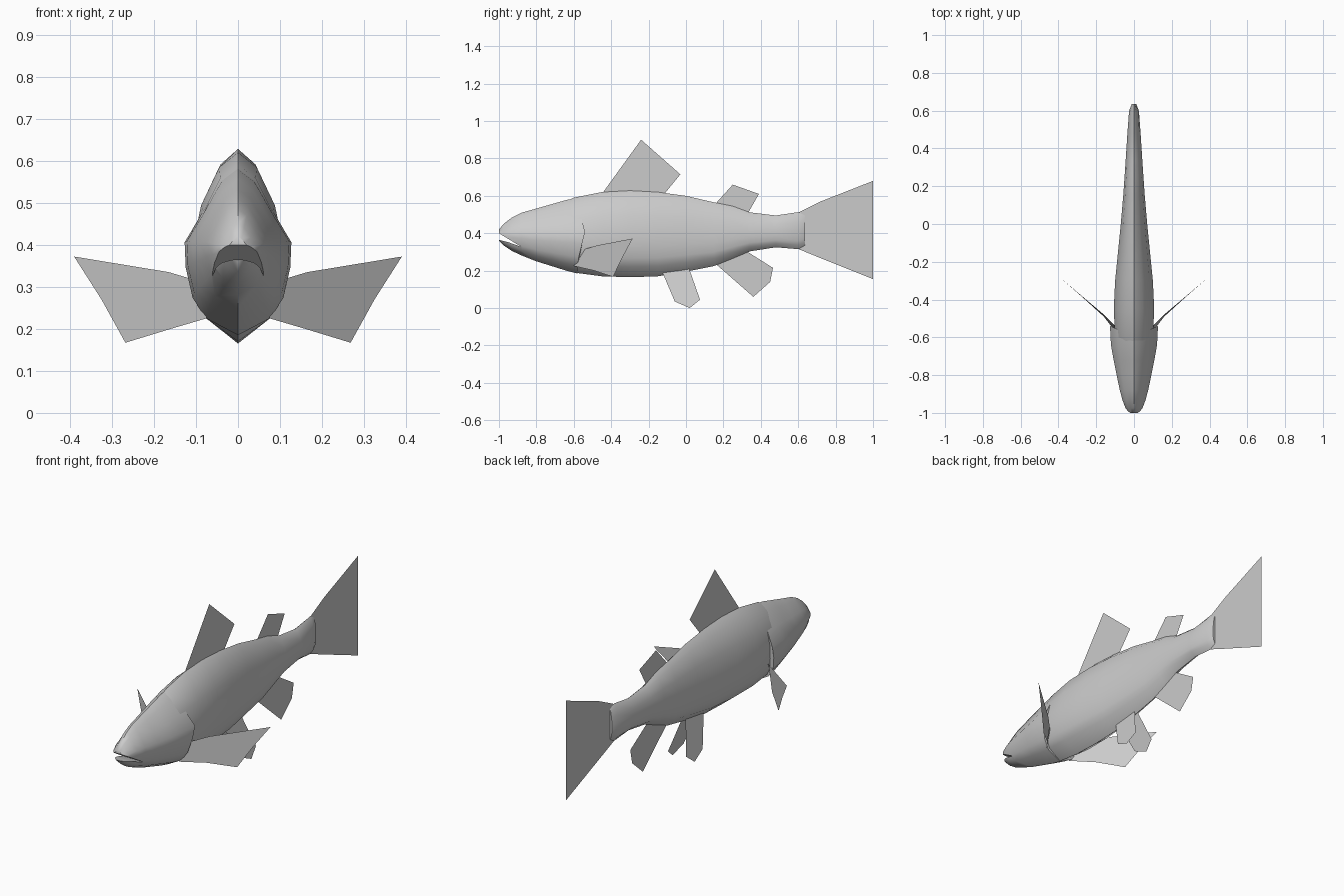
import bpy, bmesh, math

if "Cube" in bpy.data.objects:
    bpy.data.objects.remove(bpy.data.objects["Cube"])

grey = bpy.data.materials.new("plain_grey")
grey.diffuse_color = (0.6, 0.6, 0.6, 1)
grey.use_nodes = True
grey.node_tree.nodes["Principled BSDF"].inputs["Base Color"].default_value = grey.diffuse_color


def add_object(name, bm):
    mesh = bpy.data.meshes.new(name)
    bm.to_mesh(mesh)
    bm.free()
    mesh.materials.append(grey)
    obj = bpy.data.objects.new(name, mesh)
    bpy.context.collection.objects.link(obj)
    return obj


def activate(obj):
    bpy.ops.object.select_all(action='DESELECT')
    obj.select_set(True)
    bpy.context.view_layer.objects.active = obj


def loft(name, rings, section, bulge=0.0):
    """Skin rings (y, half width, bottom, top) using a mirrored half section.
    The last ring is pushed back in its middle by bulge."""
    bm = bmesh.new()
    full = section + [(-x, z) for x, z in section[-2:0:-1]]
    loops = []
    for i, (y, w, z0, z1) in enumerate(rings):
        push = bulge if i == len(rings) - 1 else 0
        loops.append([bm.verts.new((fx * w,
                                    y + push * max(0, 1 - abs(fz - 0.55) / 0.4),
                                    z0 + (z1 - z0) * fz)) for fx, fz in full])
    n = len(full)
    for a, b in zip(loops, loops[1:]):
        for k in range(n):
            bm.faces.new((a[k], a[(k + 1) % n], b[(k + 1) % n], b[k]))
    bm.faces.new(loops[0])
    bm.faces.new(loops[-1][::-1])
    bmesh.ops.recalc_face_normals(bm, faces=bm.faces)
    return add_object(name, bm)


def smooth(obj, degrees):
    activate(obj)
    bpy.ops.object.shade_smooth_by_angle(angle=math.radians(degrees))


def fin(name, points):
    bm = bmesh.new()
    bm.faces.new([bm.verts.new(p) for p in points])
    return add_object(name, bm)


# Trunk, starting inside the head and closing at the tail root
body_section = [(0, 1), (.42, .92), (.82, .72), (1, .52),
                (1, .36), (.9, .22), (.7, .12), (0, 0)]
body = loft("body", [
    (-.72, .080, .250, .530), (-.60, .100, .190, .590), (-.45, .107, .170, .620),
    (-.30, .100, .165, .628), (-.15, .085, .170, .620), (0, .070, .195, .600),
    (.15, .057, .225, .565), (.25, .050, .265, .545), (.34, .044, .303, .512),
    (.48, .035, .325, .495), (.60, .026, .315, .513), (.635, .012, .335, .495),
], body_section)
smooth(body, 60)

# Head with a raised gill cover edge at its rear
head_section = [(0, 1), (.33, .92), (.68, .72), (1, .55),
                (.98, .4), (.85, .22), (.6, .1), (0, 0)]
head = loft("head", [
    (-1, .025, .360, .420), (-.975, .045, .335, .450), (-.93, .062, .305, .485),
    (-.88, .075, .282, .510), (-.80, .092, .250, .532), (-.72, .108, .225, .555),
    (-.64, .122, .200, .578), (-.58, .127, .185, .587),
], head_section, bulge=.04)

# Open mouth, cut as a wedge
bm = bmesh.new()
wedge = [(-.88, .327), (-1.03, .418), (-1.03, .372), (-.95, .352)]
face = bm.faces.new([bm.verts.new((-.2, y, z)) for y, z in wedge])
ext = bmesh.ops.extrude_face_region(bm, geom=[face])
bmesh.ops.translate(bm, vec=(.4, 0, 0),
                    verts=[v for v in ext['geom'] if isinstance(v, bmesh.types.BMVert)])
bmesh.ops.recalc_face_normals(bm, faces=bm.faces)
cutter = add_object("mouth_cutter", bm)
cutter.hide_render = True
mod = head.modifiers.new("mouth", 'BOOLEAN')
mod.operation = 'DIFFERENCE'
mod.solver = 'EXACT'
mod.object = cutter
activate(head)
bpy.ops.object.modifier_apply(modifier=mod.name)
bpy.data.objects.remove(cutter)
smooth(head, 50)

# Fins on the centre line, given as (y, z) outlines
centre_fins = {
    "dorsal_fin": [(-.45, .61), (-.24, .90), (-.03, .715), (-.12, .605), (-.2, .57), (-.35, .57)],
    "adipose_fin": [(.155, .555), (.25, .66), (.39, .61), (.33, .505), (.2, .51)],
    "anal_fin": [(.16, .235), (.36, .06), (.45, .14), (.465, .215), (.33, .30), (.22, .30)],
    "tail_fin": [(.59, .505), (.72, .57), (1, .68), (1, .155), (.70, .275), (.59, .32)],
}
for name, outline in centre_fins.items():
    fin(name, [(0, y, z) for y, z in outline])

# Paired fins, mirrored left and right
pectoral = [(.085, -.555, .31), (.115, -.525, .32), (.165, -.475, .335),
            (.39, -.285, .372), (.325, -.34, .27), (.268, -.39, .167),
            (.16, -.49, .20), (.075, -.60, .225)]
pelvic = [(-.13, .20), (-.08, .23), (.01, .23), (.075, .045), (.02, 0), (-.06, .035)]
for side, s in (("right", 1), ("left", -1)):
    fin("pectoral_fin_" + side, [(s * x, y, z) for x, y, z in pectoral])
    fin("pelvic_fin_" + side, [(s * (.015 + (.19 - z) * .26), y, z) for y, z in pelvic])
